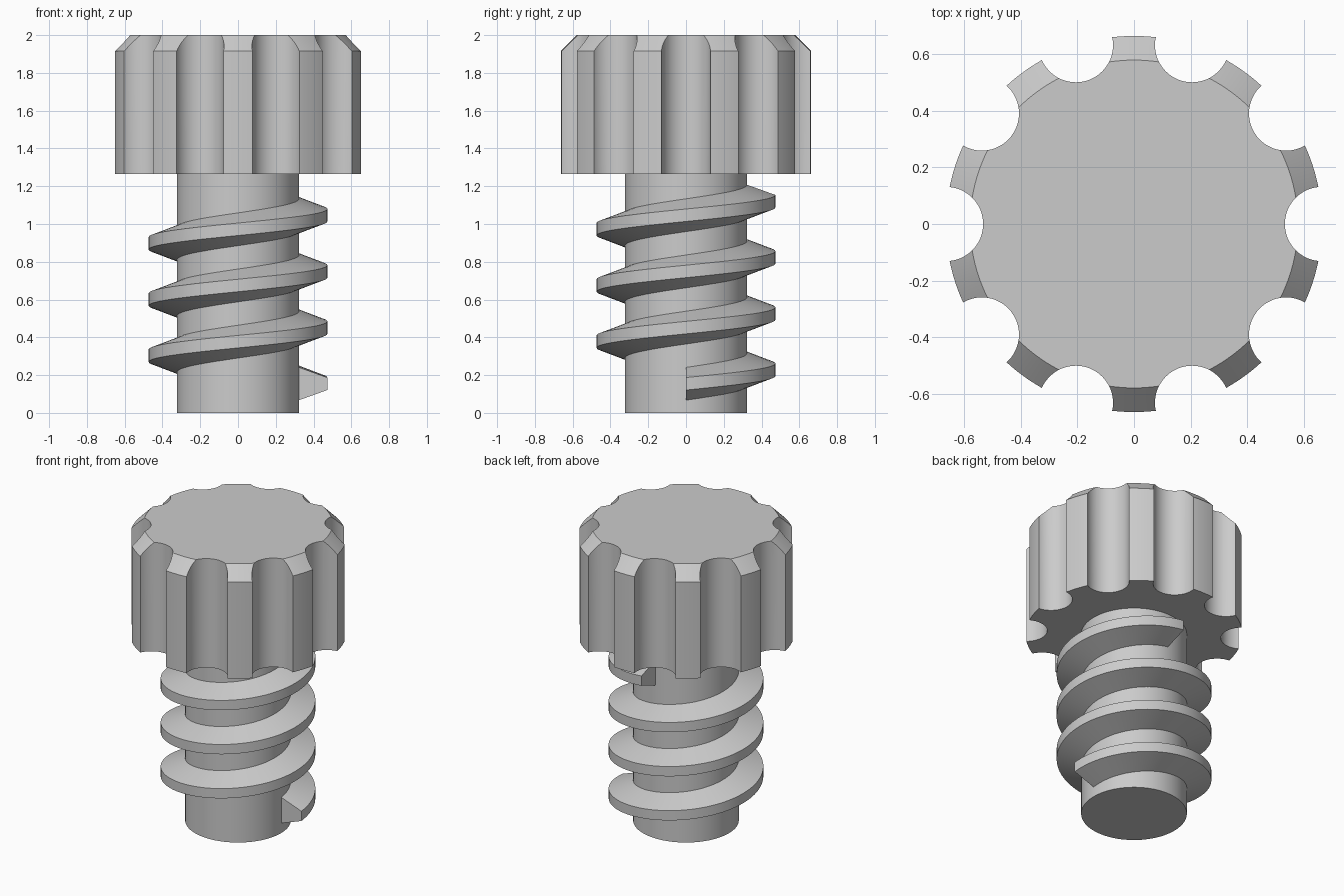
import bpy, bmesh, math

cube = bpy.data.objects.get("Cube")
if cube:
    bpy.data.objects.remove(cube, do_unlink=True)

HEAD_R, HEAD_Z, TOP_Z, CHAMFER = 0.663, 1.265, 2.0, 0.085
SHAFT_R, THREAD_R = 0.323, 0.473
GROOVES, GROOVE_R = 10, 0.131
PITCH, TURNS, START_Z = 0.2975, 3.25, 0.154
STEPS = 96  # segments per full circle

grey = bpy.data.materials.new("plain grey")
grey.use_nodes = True
colour = (0.6, 0.6, 0.6, 1)
grey.diffuse_color = colour
grey.node_tree.nodes["Principled BSDF"].inputs["Base Color"].default_value = colour


def make_object(name, bm):
    bmesh.ops.recalc_face_normals(bm, faces=bm.faces)
    mesh = bpy.data.meshes.new(name)
    bm.to_mesh(mesh)
    bm.free()
    mesh.materials.append(grey)
    obj = bpy.data.objects.new(name, mesh)
    bpy.context.collection.objects.link(obj)
    return obj


def activate(obj):
    bpy.ops.object.select_all(action="DESELECT")
    obj.select_set(True)
    bpy.context.view_layer.objects.active = obj


def smooth(obj):
    activate(obj)
    bpy.ops.object.shade_smooth_by_angle(angle=math.radians(30))


def loft(bm, rings, closed):
    """Bridge consecutive closed rings of points and cap both ends."""
    loops = [[bm.verts.new(p) for p in ring] for ring in rings]
    for a, b in zip(loops, loops[1:]):
        for i in range(len(a)):
            j = (i + 1) % len(a)
            bm.faces.new((a[i], a[j], b[j], b[i]))
    if closed:
        bm.faces.new(loops[0])
        bm.faces.new(loops[-1])


def circle(r, z, x=0, y=0, steps=STEPS):
    angles = [math.tau * i / steps for i in range(steps)]
    return [(x + r * math.cos(a), y + r * math.sin(a), z) for a in angles]


# Plain shaft
bm = bmesh.new()
loft(bm, [circle(SHAFT_R, 0), circle(SHAFT_R, HEAD_Z + 0.02)], True)
smooth(make_object("shaft", bm))

# Trapezoid thread swept up a right-handed helix
inner_r, inner_h, outer_h = 0.3, 0.095, 0.033
section = [(inner_r, -inner_h), (THREAD_R, -outer_h),
           (THREAD_R, outer_h), (inner_r, inner_h)]
rings = []
for i in range(int(STEPS * TURNS) + 1):
    a = math.tau * i / STEPS
    z = START_Z + PITCH * i / STEPS
    rings.append([(r * math.cos(a), r * math.sin(a), z + h) for r, h in section])
bm = bmesh.new()
loft(bm, rings, True)
smooth(make_object("screw_thread", bm))

# Knob head with a chamfered top rim
bm = bmesh.new()
loft(bm, [circle(HEAD_R, HEAD_Z, steps=180),
          circle(HEAD_R, TOP_Z - CHAMFER, steps=180),
          circle(HEAD_R - CHAMFER, TOP_Z, steps=180)], True)
head = make_object("fluted_head", bm)

# Round grip grooves cut around the head
bm = bmesh.new()
for i in range(GROOVES):
    a = math.tau * i / GROOVES
    x, y = HEAD_R * math.cos(a), HEAD_R * math.sin(a)
    loft(bm, [circle(GROOVE_R, z, x, y, 48) for z in (HEAD_Z - 0.1, TOP_Z + 0.1)], True)
cutter = make_object("groove_cutter", bm)
cutter.hide_render = True
activate(head)
cut = head.modifiers.new("grooves", "BOOLEAN")
cut.operation = "DIFFERENCE"
cut.solver = "EXACT"
cut.object = cutter
bpy.ops.object.modifier_apply(modifier=cut.name)
bpy.data.objects.remove(cutter, do_unlink=True)
smooth(head)
